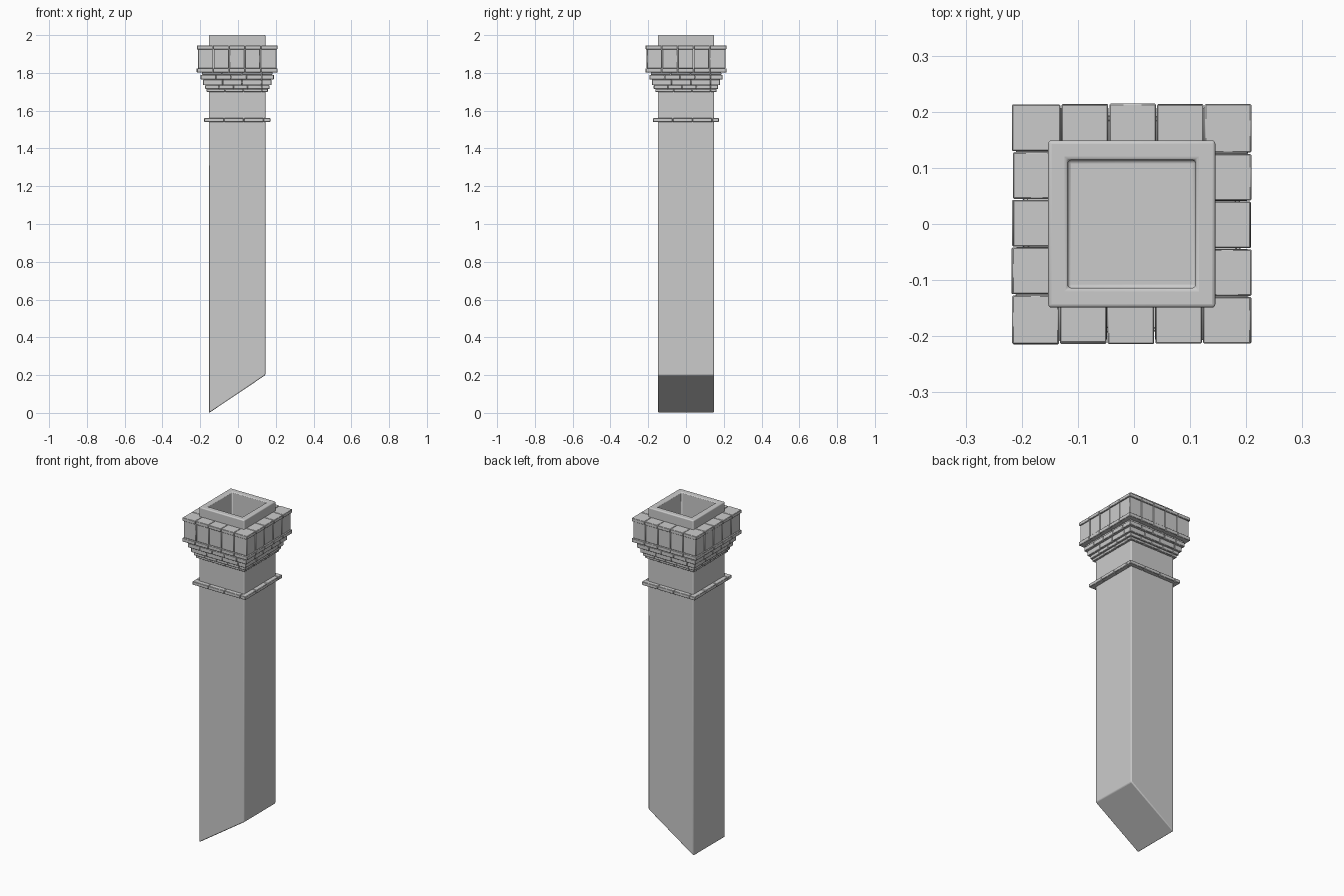
import bpy, bmesh, math, random
from mathutils import Matrix, Vector

random.seed(4)
cube = bpy.data.objects.get("Cube")
if cube:
    bpy.data.objects.remove(cube, do_unlink=True)

CX = -0.004  # chimney axis

stone = bpy.data.materials.new("grey stone")
stone.use_nodes = True
GREY = (0.6, 0.6, 0.6, 1)
stone.diffuse_color = GREY
stone.node_tree.nodes["Principled BSDF"].inputs["Base Color"].default_value = GREY


def finish(bm, name, bevel, segments):
    bmesh.ops.recalc_face_normals(bm, faces=bm.faces)
    mesh = bpy.data.meshes.new(name)
    bm.to_mesh(mesh)
    bm.free()
    mesh.materials.append(stone)
    ob = bpy.data.objects.new(name, mesh)
    bpy.context.collection.objects.link(ob)
    ob.location.x = CX
    mod = ob.modifiers.new("soft edges", "BEVEL")
    mod.width, mod.segments = bevel, segments
    mod.limit_method = "ANGLE"
    bpy.ops.object.select_all(action="DESELECT")
    ob.select_set(True)
    bpy.context.view_layer.objects.active = ob
    bpy.ops.object.shade_smooth_by_angle(angle=math.radians(40))
    return ob


def add_box(bm, lo, hi, matrix):
    size = [b - a for a, b in zip(lo, hi)]
    mid = [(a + b) / 2 for a, b in zip(lo, hi)]
    m = matrix @ Matrix.Translation(mid) @ Matrix.Diagonal((*size, 1))
    bmesh.ops.create_cube(bm, size=1, matrix=m)


def course(name, half, inner, z0, z1, count, gap=0.002, wobble=0.0015):
    """Square ring of stones: four strips, each turned a quarter further."""
    bm = bmesh.new()
    step = (half + inner) / count
    for side in range(4):
        turn = Matrix.Rotation(side * math.pi / 2, 4, "Z")
        for i in range(count):
            x = -half + i * step
            out = random.uniform(-wobble, wobble)
            add_box(bm, (x, -half + out, z0), (x + step - gap, -inner, z1), turn)
    return finish(bm, name, 0.002, 1)


# Hollow shaft with a foot cut to the roof slope
bm = bmesh.new()
W, HOLE, FLOOR = 0.149, 0.114, 1.75
loop = [(-1, -1), (1, -1), (1, 1), (-1, 1)]
rings = [
    [bm.verts.new((x * W, y * W, 0.1 + 0.1 * x)) for x, y in loop],
    [bm.verts.new((x * W, y * W, 2)) for x, y in loop],
    [bm.verts.new((x * HOLE, y * HOLE, 2)) for x, y in loop],
    [bm.verts.new((x * HOLE, y * HOLE, FLOOR)) for x, y in loop],
]
for low, high in zip(rings, rings[1:]):
    for i in range(4):
        j = (i + 1) % 4
        bm.faces.new((low[i], low[j], high[j], high[i]))
bm.faces.new(rings[0])
bm.faces.new(rings[-1])
shaft = finish(bm, "shaft", 0.006, 3)

# Thin string course around the neck
course("neck_band", 0.174, 0.14, 1.54, 1.56, 3)

# Stepped corbel below the crown
steps = [(0.162, 1.70, 1.715), (0.17, 1.715, 1.735), (0.18, 1.735, 1.765),
         (0.193, 1.765, 1.79), (0.186, 1.79, 1.802)]
for n, (half, z0, z1) in enumerate(steps):
    course(f"corbel_step_{n + 1}", half, 0.13, z0, z1, 3 + n % 2, 0.001, 0.001)

# Crown of blocks, with a projecting lip above and below
course("crown_lower_lip", 0.213, 0.127, 1.802, 1.824, 4)
course("crown_blocks", 0.207, 0.124, 1.824, 1.925, 4, 0.003)
course("crown_upper_lip", 0.213, 0.127, 1.925, 1.945, 4)
